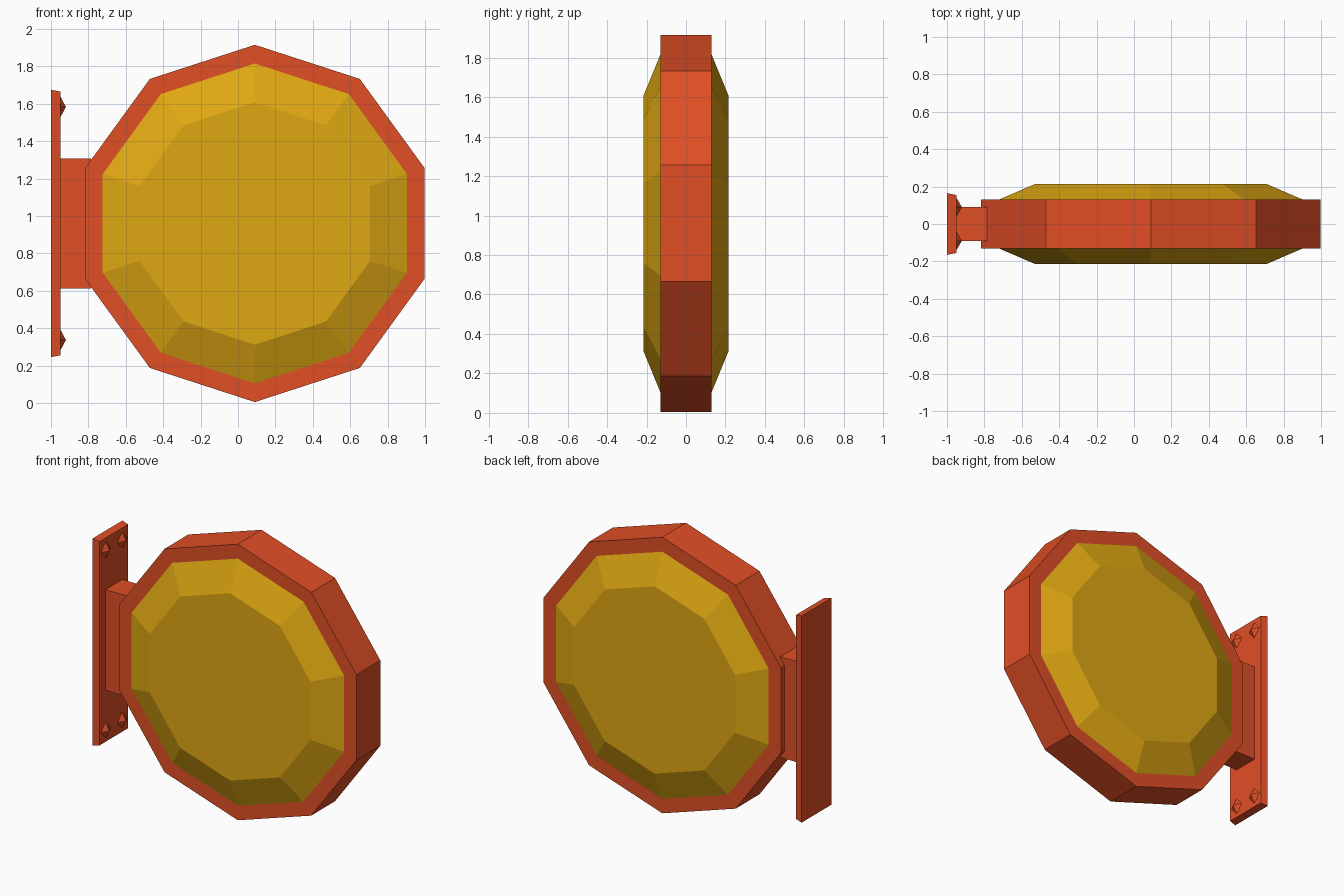
import bpy, bmesh
from math import sin, cos, pi

SIDES = 10
CX, CZ = 0.09, 0.96      # centre of the lamp disc

old = bpy.data.objects.get("Cube")
if old:
    bpy.data.objects.remove(old, do_unlink=True)


def material(name, rgb):
    m = bpy.data.materials.new(name)
    m.use_nodes = True
    m.diffuse_color = (*rgb, 1)
    m.node_tree.nodes["Principled BSDF"].inputs["Base Color"].default_value = (*rgb, 1)
    return m


red = material("orange_red", (0.75, 0.077, 0.019))
amber = material("amber", (0.74, 0.39, 0.006))


def finish(name, bm, mat):
    bmesh.ops.recalc_face_normals(bm, faces=bm.faces)
    me = bpy.data.meshes.new(name)
    bm.to_mesh(me)
    bm.free()
    me.materials.append(mat)
    ob = bpy.data.objects.new(name, me)
    bpy.context.collection.objects.link(ob)
    return ob


def rings(name, profile, mat, closed):
    """Turn (radius, y) points about the disc axis; closed makes a hollow ring."""
    bm = bmesh.new()
    loops = []
    for r, y in profile:
        angles = [2 * pi * i / SIDES for i in range(SIDES)]
        loops.append([bm.verts.new((CX + r * sin(a), y, CZ + r * cos(a))) for a in angles])
    pairs = list(zip(loops, loops[1:]))
    if closed:
        pairs.append((loops[-1], loops[0]))
    else:
        bm.faces.new(loops[0])
        bm.faces.new(loops[-1])
    for a, b in pairs:
        for i in range(SIDES):
            j = (i + 1) % SIDES
            bm.faces.new((a[i], a[j], b[j], b[i]))
    return finish(name, bm, mat)


def slab(name, x0, x1, half0, half1, mat):
    """Block along x whose (y, z) half sizes may differ at the two ends."""
    bm = bmesh.new()
    ends = []
    for x, (hy, hz) in ((x0, half0), (x1, half1)):
        corners = ((-1, -1), (1, -1), (1, 1), (-1, 1))
        ends.append([bm.verts.new((x, sy * hy, CZ + sz * hz)) for sy, sz in corners])
    a, b = ends
    bm.faces.new(a)
    bm.faces.new(b)
    for i in range(4):
        j = (i + 1) % 4
        bm.faces.new((a[i], a[j], b[j], b[i]))
    return finish(name, bm, mat)


def bolt(name, y, z):
    """Pointed four-sided bolt head, standing on the wall plate."""
    bm = bmesh.new()
    base = [bm.verts.new((-0.952, y + 0.055 * cos(k * pi / 2), z + 0.06 * sin(k * pi / 2)))
            for k in range(4)]
    tip = bm.verts.new((-0.92, y, z))
    bm.faces.new(base)
    for i in range(4):
        bm.faces.new((base[i], base[(i + 1) % 4], tip))
    return finish(name, bm, red)


# Disc: outer frame and the domed lens passing through it
rings("frame", [(0.955, -0.13), (0.955, 0.13), (0.855, 0.13), (0.855, -0.13)], red, True)
rings("lens", [(0.648, -0.215), (0.855, -0.13), (0.855, 0.13), (0.648, 0.215)], amber, False)

# Wall bracket
slab("wall_plate", -1.0, -0.95, (0.165, 0.715), (0.155, 0.705), red)
slab("bracket_arm", -0.955, -0.785, (0.092, 0.348), (0.092, 0.348), red)

# Bolts in the plate corners
for side, y in (("front", -0.09), ("back", 0.09)):
    for level, z in (("lower", CZ - 0.623), ("upper", CZ + 0.623)):
        bolt(f"bolt_{side}_{level}", y, z)
